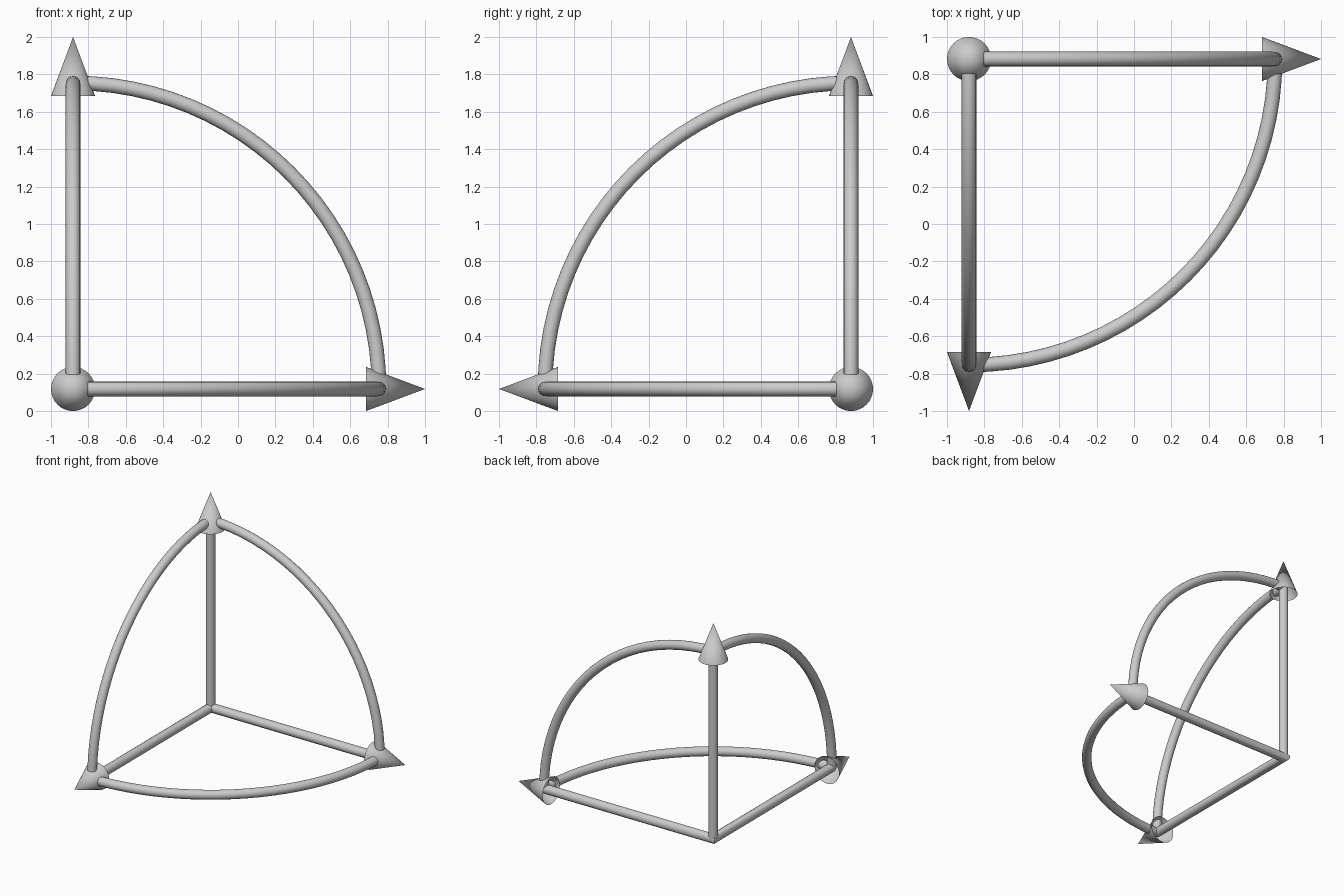
import bpy, bmesh
from math import cos, sin, pi, radians
from mathutils import Vector

if "Cube" in bpy.data.objects:
    bpy.data.objects.remove(bpy.data.objects["Cube"])

O = Vector((-0.882, 0.882, 0.118))      # shared corner of the three axes
X, Y, Z = Vector((1, 0, 0)), Vector((0, -1, 0)), Vector((0, 0, 1))
R = 1.636                               # arc radius
TUBE = 0.039                            # tube radius
TIP, CONE_R, CONE_H = 1.882, 0.118, 0.316
SIDES, STEPS = 16, 24


def finish(name, bm):
    bmesh.ops.recalc_face_normals(bm, faces=bm.faces)
    me = bpy.data.meshes.new(name)
    bm.to_mesh(me)
    bm.free()
    me.shade_smooth()
    me.set_sharp_from_angle(angle=radians(35))
    ob = bpy.data.objects.new(name, me)
    bpy.context.collection.objects.link(ob)
    return ob


def tube(name, pts, normal, end_dirs=None):
    """Sweep a circle along a planar path with mitred corners."""
    bm = bmesh.new()
    rings = []
    last = len(pts) - 1
    for i, p in enumerate(pts):
        a = (p - pts[i - 1]).normalized() if i else None
        b = (pts[i + 1] - p).normalized() if i < last else None
        if end_dirs and i in (0, last):
            d, k = end_dirs[0 if i == 0 else 1], 1
        else:
            a, b = a or b, b or a
            d = (a + b).normalized()
            k = 1 / d.dot(a)
        side = normal.cross(d).normalized() * k
        ring = []
        for j in range(SIDES):
            t = 2 * pi * j / SIDES
            ring.append(bm.verts.new(O + p + TUBE * (side * cos(t) + normal * sin(t))))
        rings.append(ring)
    for r0, r1 in zip(rings, rings[1:]):
        for j in range(SIDES):
            n = (j + 1) % SIDES
            bm.faces.new((r0[j], r0[n], r1[n], r1[j]))
    bm.faces.new(rings[0])
    bm.faces.new(rings[-1])
    return finish(name, bm)


# straight axis rods, the two horizontal ones joined in a mitred elbow
tube("horizontal_rods", [X * R, Vector(), Y * R], Z)
tube("vertical_rod", [Vector(), Z * R], X)

# quarter-circle arcs between each pair of axes
for name, u, v in (("arc_floor", X, Y), ("arc_back", X, Z), ("arc_side", Y, Z)):
    angles = [pi / 2 * i / STEPS for i in range(STEPS + 1)]
    tube(name, [R * (u * cos(t) + v * sin(t)) for t in angles], u.cross(v), (v, -u))

# hollow arrowheads, open at the base
for name, d in (("arrowhead_right", X), ("arrowhead_front", Y), ("arrowhead_top", Z)):
    bm = bmesh.new()
    bmesh.ops.create_cone(bm, cap_ends=False, segments=32,
                          radius1=CONE_R, radius2=0, depth=CONE_H)
    bmesh.ops.remove_doubles(bm, verts=bm.verts, dist=1e-5)
    cone = finish(name, bm)
    cone.location = O + d * (TIP - CONE_H / 2)
    cone.rotation_euler = d.to_track_quat('Z', 'Y').to_euler()
